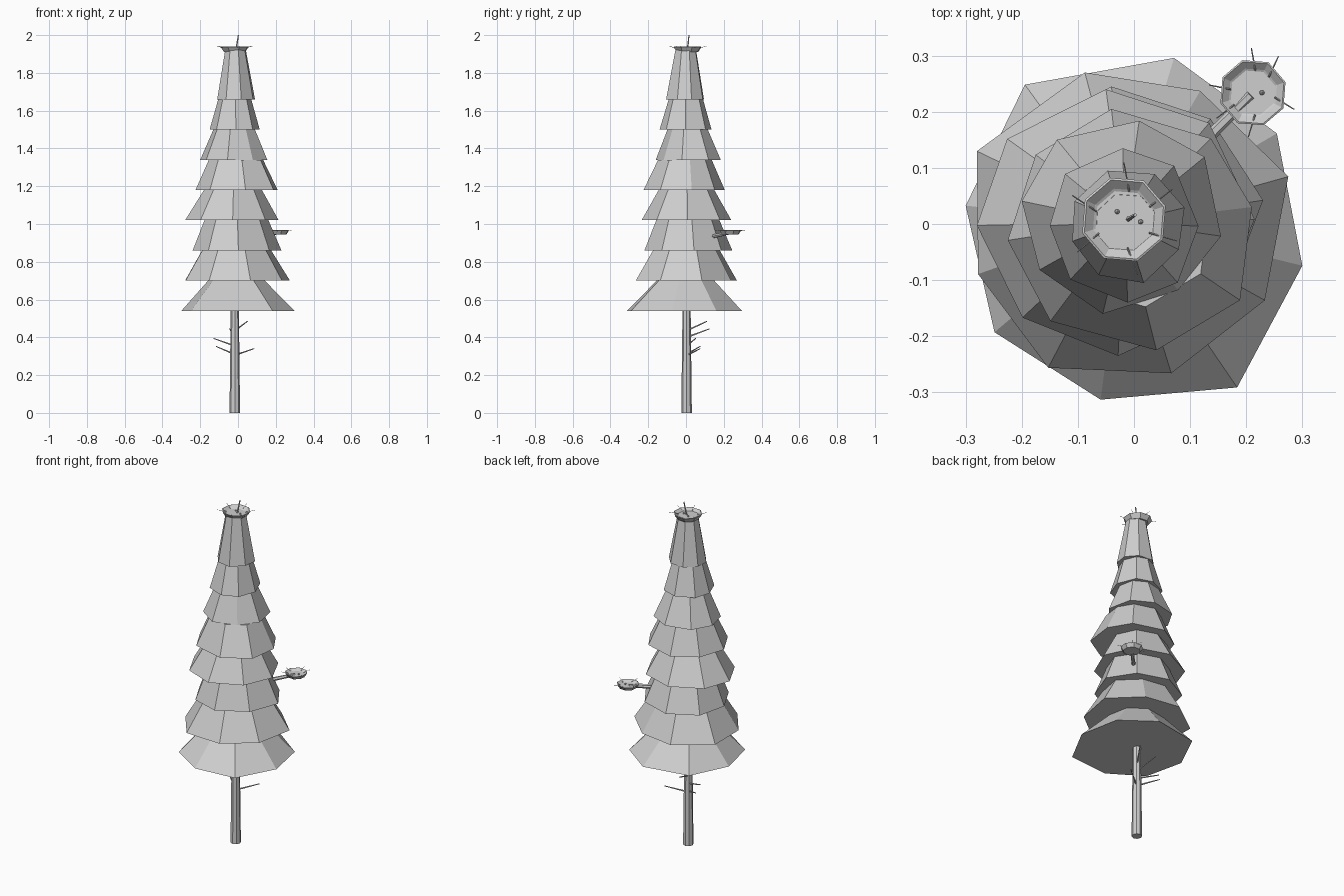
import bpy
import bmesh
import random
from math import cos, sin, pi, radians
from mathutils import Vector

random.seed(4)
if "Cube" in bpy.data.objects:
    bpy.data.objects.remove(bpy.data.objects["Cube"], do_unlink=True)

grey = bpy.data.materials.new("plain grey")
grey.use_nodes = True
COLOR = (0.62, 0.62, 0.62, 1)
grey.diffuse_color = COLOR
grey.node_tree.nodes["Principled BSDF"].inputs["Base Color"].default_value = COLOR

AXIS = Vector((-0.017, 0.003, 0))


def make_object(name, bm):
    bmesh.ops.recalc_face_normals(bm, faces=bm.faces)
    mesh = bpy.data.meshes.new(name)
    bm.to_mesh(mesh)
    bm.free()
    mesh.materials.append(grey)
    obj = bpy.data.objects.new(name, mesh)
    bpy.context.collection.objects.link(obj)
    return obj


def loft(name, rings):
    """Skin a stack of equal rings and close both ends."""
    bm = bmesh.new()
    loops = [[bm.verts.new(p) for p in ring] for ring in rings]
    for low, high in zip(loops, loops[1:]):
        for i in range(len(low)):
            j = (i + 1) % len(low)
            bm.faces.new((low[i], low[j], high[j], high[i]))
    bm.faces.new(loops[0])
    bm.faces.new(loops[-1])
    return make_object(name, bm)


def circle(center, radius, z, sides=8, turn=0.0):
    return [Vector((center[0] + radius * cos(turn + 2 * pi * i / sides),
                    center[1] + radius * sin(turn + 2 * pi * i / sides), z))
            for i in range(sides)]


def stick(name, start, end, r0, r1, sides=5):
    """Tapered rod between two points."""
    start, end = Vector(start), Vector(end)
    turn = (end - start).to_track_quat('Z', 'Y')
    return loft(name, [[turn @ p + at for p in circle((0, 0), r, 0, sides)]
                       for at, r in ((start, r0), (end, r1))])


def fit(values, low, high):
    a, b = min(values), max(values)
    return [low + (v - a) * (high - low) / (b - a) for v in values]


# Trunk
loft("trunk", [circle(AXIS, 0.028, 0), circle(AXIS, 0.021, 0.6)])

# Foliage tiers: base z, x range, y range, turn in degrees, top ratio
tiers = [
    (0.54, -0.30, 0.30, -0.313, 0.296, -10, 0.5),
    (0.70, -0.28, 0.275, -0.266, 0.27, 16, 0.66),
    (0.86, -0.24, 0.23, -0.22, 0.245, 5, 0.72),
    (1.02, -0.28, 0.215, -0.235, 0.24, 3, 0.62),
    (1.18, -0.225, 0.21, -0.225, 0.205, 8, 0.66),
    (1.34, -0.20, 0.155, -0.16, 0.184, -9, 0.62),
    (1.50, -0.15, 0.115, -0.14, 0.135, 2, 0.66),
    (1.66, -0.11, 0.09, -0.105, 0.095, 18, 0.54),
]
tops = [t[0] for t in tiers[1:]] + [1.925]
for n, ((z, x0, x1, y0, y1, turn, ratio), top) in enumerate(zip(tiers, tops), 1):
    raw = []
    for i in range(8):
        angle = radians(turn + 45 * i + random.uniform(-3, 3))
        r = random.uniform(0.95, 1.05)
        raw.append((r * cos(angle), r * sin(angle)))
    xs = fit([p[0] for p in raw], x0, x1)
    ys = fit([p[1] for p in raw], y0, y1)
    base = [Vector((x, y, z)) for x, y in zip(xs, ys)]
    upper = [AXIS.lerp(Vector((p.x, p.y, 0)), ratio) + Vector((0, 0, top)) for p in base]
    loft(f"foliage_tier_{n}", [base, upper])


# Nests: shallow bowl, loose twigs around the rim and small eggs
def nest(name, center, z, size, twig_angles, eggs):
    profile = [(0.76, 0), (1.0, 0.34), (0.95, 0.36), (0.74, 0.18), (0.68, 0.15)]
    loft(name + "_bowl", [circle(center, r * size, z + h * size, 8, radians(18))
                          for r, h in profile])
    c = Vector((center[0], center[1], 0))
    for i, degrees in enumerate(twig_angles, 1):
        a = radians(degrees)
        b = a + random.uniform(-0.2, 0.2)
        stick(f"{name}_twig_{i}",
              c + Vector((0.65 * size * cos(b), 0.65 * size * sin(b), z + 0.25 * size)),
              c + Vector((1.3 * size * cos(a), 1.3 * size * sin(a), z + 0.38 * size)),
              0.0016, 0.001, 4)
    for i, (x, y) in enumerate(eggs, 1):
        bm = bmesh.new()
        bmesh.ops.create_icosphere(bm, subdivisions=1, radius=0.005)
        bmesh.ops.translate(bm, verts=bm.verts, vec=(x, y, z + 0.15 * size + 0.004))
        make_object(f"{name}_egg_{i}", bm)


nest("top_nest", (-0.018, 0.008), 1.911, 0.078, (90, 32, -22, -76, 215, 155),
     [(-0.03, 0.022), (0.012, 0.004)])
nest("side_nest", (0.212, 0.234), 0.945, 0.061, (92, 55, -22, 170, -96, 215),
     [(0.228, 0.234)])

# Tip of the stem and the limb under the side nest
stick("stem_tip", (-0.014, 0.006, 1.9), (0.002, 0.016, 2.0), 0.005, 0.003)
stick("nest_limb", (AXIS.x, AXIS.y, 0.905), (0.208, 0.23, 0.953), 0.013, 0.009, 6)

# Dead branches on the bare trunk
branches = [
    (0.435, (0.05, 0.11, 0.485)),
    (0.40, (-0.045, 0.125, 0.445)),
    (0.355, (-0.13, 0.052, 0.395)),
    (0.31, (-0.115, 0.075, 0.352)),
    (0.305, (0.085, 0.075, 0.34)),
]
for n, (z, end) in enumerate(branches, 1):
    stick(f"dead_branch_{n}", (AXIS.x, AXIS.y, z), end, 0.005, 0.0025)
